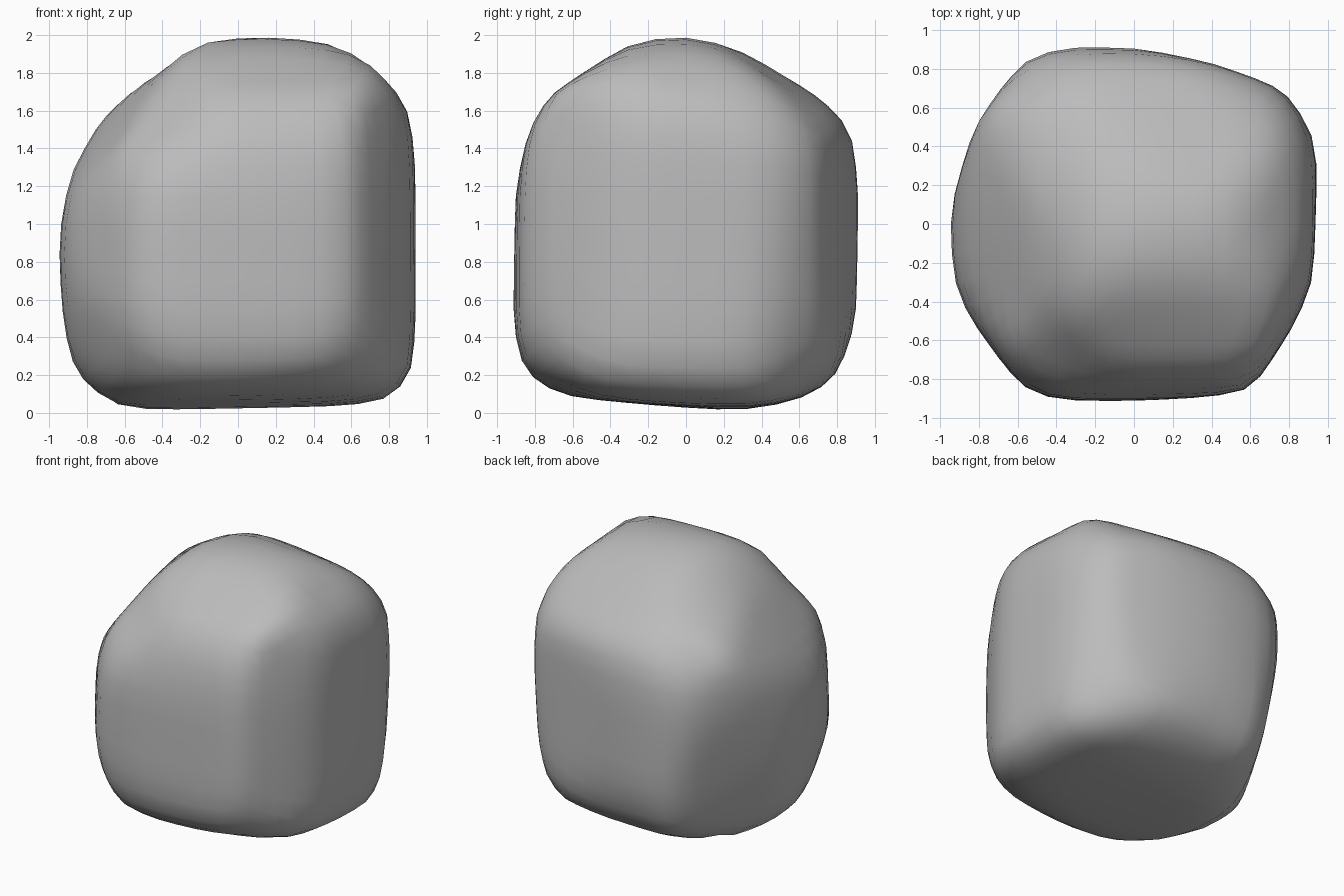
import bpy
import bmesh
from math import cos, radians, sin
from mathutils import Vector

# Remove the default cube
default = bpy.data.objects.get("Cube")
if default:
    bpy.data.objects.remove(default, do_unlink=True)

# Outlines of the boulder about its middle, as (across, up) points
FRONT = [(.95, .3), (.92, .53), (.87, .72), (.7, .91), (.42, .97), (.17, 1),
         (-.21, .98), (-.4, .81), (-.61, .71), (-.74, .52), (-.88, .28),
         (-.96, -.1), (-.93, -.5), (-.88, -.8), (-.64, -1), (.54, -.96),
         (.81, -.93), (.92, -.8), (.96, -.5)]
SIDE = [(.92, .16), (.87, .5), (.7, .73), (.31, .95), (0, 1), (-.35, .97),
        (-.55, .83), (-.7, .72), (-.83, .48), (-.9, .17), (-.92, -.52),
        (-.85, -.8), (-.7, -.9), (.3, -1), (.69, -.9), (.8, -.78), (.9, -.5)]
PLAN = [(.95, .42), (.83, .67), (.4, .82), (0, .91), (-.34, .92), (-.57, .84),
        (-.7, .71), (-.82, .52), (-.96, .05), (-.93, -.28), (-.86, -.51),
        (-.63, -.83), (-.37, -.92), (0, -.92), (.37, -.89), (.62, -.85),
        (.83, -.5), (.92, -.28)]
FRONT_CORNER = [(.11, .95), (.3, .9), (.72, .7), (.89, .57), (1.03, .4),
                (1.05, .09), (1.01, -.55), (.94, -.85), (.75, -.99),
                (.47, -1.1), (.25, -1.15), (-.19, -1.11), (-.58, -1.02),
                (-.79, -.89), (-.93, -.67), (-.99, -.41), (-.97, .05),
                (-.91, .26), (-.59, .61), (-.35, .84), (-.16, .91)]
BACK_CORNER = [(-.36, 1.09), (-.15, 1.06), (.26, .93), (.5, .83), (.7, .6),
               (.89, .42), (.97, .17), (.99, -.32), (.82, -.75), (.7, -.96),
               (.46, -1.11), (.03, -1.15), (-.2, -1.13), (-.56, -.99),
               (-.83, -.84), (-.95, -.66), (-1.01, -.42), (-1.05, .09),
               (-1.03, .41), (-.89, .65), (-.72, .83), (-.58, .91)]
UNDER_CORNER = [(-.34, 1.05), (-.09, .98), (.21, .93), (.55, .83), (.79, .66),
                (.96, .42), (.97, .13), (.86, -.42), (.72, -.95),
                (.44, -1.11), (-.05, -1.16), (-.26, -1.14), (-.56, -1.02),
                (-.86, -.84), (-.99, -.61), (-1.01, -.25), (-.99, .15),
                (-.91, .64), (-.77, .84), (-.56, .93)]

X, Y, Z = Vector((1, 0, 0)), Vector((0, 1, 0)), Vector((0, 0, 1))
TURN, TILT = radians(37), radians(27)
SHARPNESS = 40
GROWTH = 1.012


def tilted(outline, x_sign, y_sign, z_sign):
    """An outline on a plane that faces one corner of the boulder."""
    facing = X * x_sign * sin(TURN) + Y * y_sign * cos(TURN)
    up = Z * cos(TILT) - facing * z_sign * sin(TILT)
    return outline, Z.cross(facing), up


PROFILES = [(FRONT, X, Z), (SIDE, Y, Z), (PLAN, X, Y),
            tilted(FRONT_CORNER, 1, -1, 1),
            tilted(BACK_CORNER, -1, 1, 1),
            tilted(UNDER_CORNER, 1, 1, -1)]


def gauge(outline, across, up):
    """How far the point lies toward the outline; 1 means on it."""
    for (ax, ay), (bx, by) in zip(outline, outline[1:] + outline[:1]):
        area = ax * by - ay * bx
        s = (across * by - up * bx) / area
        t = (ax * up - ay * across) / area
        if s >= -1e-6 and t >= -1e-6:
            return max(s + t, 0)
    return 0


def onto_boulder(point):
    """Slide a point along its ray to the blend of all the outlines."""
    parts = [gauge(outline, point.dot(across), point.dot(up))
             for outline, across, up in PROFILES]
    total = sum(part ** SHARPNESS for part in parts)
    return point * GROWTH / total ** (1 / SHARPNESS)


# Boulder: a gridded cube pushed in to the worn stone shape
bm = bmesh.new()
bmesh.ops.create_cube(bm, size=2)
bmesh.ops.subdivide_edges(bm, edges=bm.edges[:], cuts=11, use_grid_fill=True)
for vert in bm.verts:
    vert.co = onto_boulder(vert.co.copy())

# Soften the creases and stand the boulder on the ground
bmesh.ops.smooth_vert(bm, verts=bm.verts[:], factor=.5,
                      use_axis_x=True, use_axis_y=True, use_axis_z=True)
bmesh.ops.translate(bm, verts=bm.verts[:], vec=Z)
bmesh.ops.recalc_face_normals(bm, faces=bm.faces[:])
for face in bm.faces:
    face.smooth = True

mesh = bpy.data.meshes.new("boulder")
bm.to_mesh(mesh)
bm.free()
boulder = bpy.data.objects.new("boulder", mesh)
bpy.context.scene.collection.objects.link(boulder)

# Plain grey stone
stone = bpy.data.materials.new("grey stone")
stone.use_nodes = True
colour = (.5, .5, .5, 1)
stone.diffuse_color = colour
shader = stone.node_tree.nodes["Principled BSDF"]
shader.inputs["Base Color"].default_value = colour
shader.inputs["Roughness"].default_value = .9
mesh.materials.append(stone)
